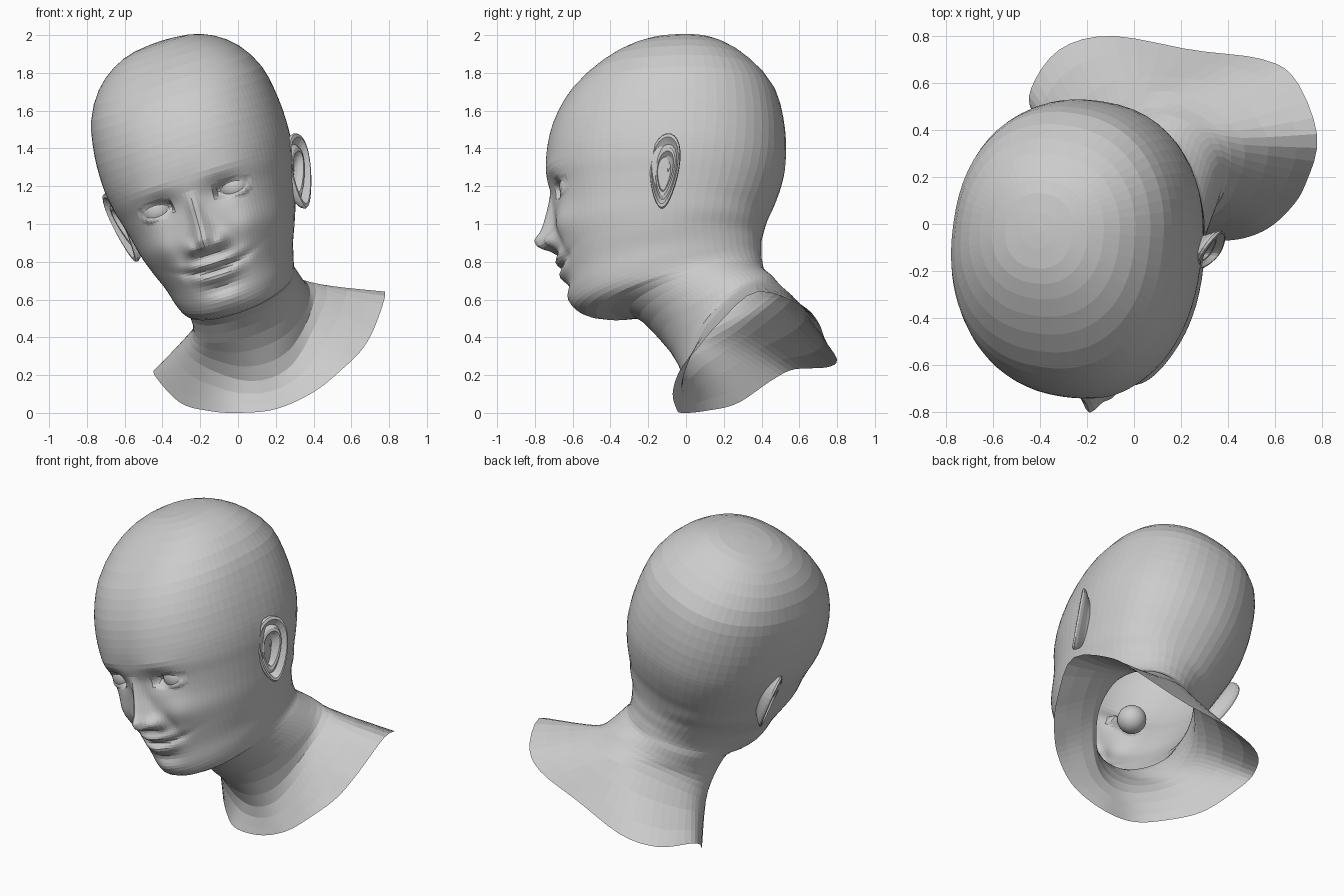
import bpy, math
from math import sin, cos, pi, exp, sqrt, tanh, radians
from mathutils import Vector, Matrix

if "Cube" in bpy.data.objects:
    bpy.data.objects.remove(bpy.data.objects["Cube"])

# Head frame: rolled towards -x and turned slightly; local -y is the face, local z is up
ROLL, YAW = radians(17.5), radians(8)
U = Vector((cos(ROLL), 0, sin(ROLL)))
M = (Matrix.Translation(Vector((-0.218, -0.098, 1.135)) + U * 0.06)
     @ Matrix.Rotation(-ROLL, 4, 'Y') @ Matrix.Rotation(-YAW, 4, 'Z'))
MI = M.inverted()
N = 88
ANG = [(2 * pi * j / N) - 0.55 * sin(2 * pi * j / N) for j in range(N)]  # denser at the face
EYE_X, EYE_Y, EYE_R = 0.215, -0.463, 0.085


def make(name, verts, faces):
    me = bpy.data.meshes.new(name)
    me.from_pydata([tuple(v) for v in verts], [], faces)
    me.update()
    ob = bpy.data.objects.new(name, me)
    bpy.context.collection.objects.link(ob)
    return ob


def catmull(p0, p1, p2, p3, t):
    return 0.5 * (2 * p1 + (p2 - p0) * t + (2 * p0 - 5 * p1 + 4 * p2 - p3) * t * t
                  + (3 * p1 - p0 - 3 * p2 + p3) * t ** 3)


def oval(front, back, side, n=2.25):
    mid, half, ring = (front + back) / 2, (front - back) / 2, []
    for t in ANG:
        s, c = sin(t), cos(t)
        ring.append(mid + side * math.copysign(abs(s) ** (2 / n), s)
                    + half * math.copysign(abs(c) ** (2 / n), c))
    return ring


def closed(points):
    p = [Vector(q) for q in points]
    k, ring = len(p), []
    for t in ANG:
        f = t / (2 * pi) * k
        i = int(math.floor(f))
        ring.append(catmull(p[(i - 1) % k], p[i % k], p[(i + 1) % k], p[(i + 2) % k], f - i))
    return ring


def bridge(rows, n):
    return [(i * n + j, (i + 1) * n + j, (i + 1) * n + (j + 1) % n, i * n + (j + 1) % n)
            for i in range(rows - 1) for j in range(n)]


def step(x, a, b):
    x = min(1, max(0, (x - a) / (b - a)))
    return x * x * (3 - 2 * x)


def bump(x, z, x0, z0, sx, sz):
    return exp(-((x - x0) / sx) ** 2 - ((z - z0) / sz) ** 2)


def sculpt(v):
    """Push the front of the head into a face."""
    p = MI @ v
    a, b, c = p
    if b > -0.15 or c < -0.66:
        return v
    s = abs(a)
    # brow, sockets, cheeks, chin
    f = 0.008 * bump(s, c, 0.2, 0.115, 0.12, 0.04) - 0.036 * bump(s, c, 0.17, 0.005, 0.09, 0.07)
    f += 0.026 * bump(s, c, 0.24, -0.2, 0.09, 0.09) + 0.018 * bump(a, c, 0, -0.56, 0.1, 0.05)
    # nose ridge, tip and nostril wings
    rise = step(c, -0.305, -0.255) * min(1, max(0, (0.05 - c) / 0.27))
    width = 0.034 + 0.022 * step(-c, 0.05, 0.22)
    f += 0.105 * rise * exp(-(s / width) ** 2) + 0.02 * bump(a, c, 0, -0.222, 0.045, 0.035)
    f += 0.048 * bump(s, c, 0.08, -0.248, 0.035, 0.04)
    f -= 0.010 * bump(s, c, 0.155, -0.29, 0.03, 0.07)
    # smiling mouth
    m = c - 0.9 * a * a
    f += 0.028 * bump(a, m, 0, -0.354, 0.13, 0.024) + 0.030 * bump(a, m, 0, -0.430, 0.12, 0.03)
    f -= 0.022 * bump(a, m, 0, -0.391, 0.15, 0.015) + 0.012 * bump(a, c, 0, -0.49, 0.1, 0.03)
    f -= 0.008 * bump(s, m, 0.17, -0.39, 0.035, 0.04)
    b -= f
    # eyelids wrap the eyeball, leaving an almond opening
    da, dc = s - EYE_X, c
    d = sqrt((da / 0.068) ** 2 + (dc / 0.032) ** 2)
    r = EYE_R + 0.010 * tanh((d - 1) * 3)
    q = r * r - da * da - dc * dc
    if q > 0:
        lid = EYE_Y - sqrt(q)
        w = 1 - step(d, 1, 1.8)
        b = w * lid + (1 - w) * min(b, lid)
    return M @ Vector((a, b, c))


# Head and neck: front height, front y, back height, back y, half width
HEAD = [(.853, .06, .853, .08, .01), (.838, -.09, .843, .23, .15), (.79, -.22, .80, .34, .275),
        (.695, -.37, .71, .46, .388), (.555, -.515, .565, .575, .47), (.39, -.605, .36, .622, .504),
        (.23, -.64, .18, .625, .508), (.10, -.638, .06, .603, .493), (0, -.614, -.05, .565, .467),
        (-.1, -.597, -.13, .53, .444), (-.22, -.587, -.2, .51, .42), (-.34, -.572, -.26, .5, .39),
        (-.46, -.537, -.31, .5, .355), (-.56, -.512, -.35, .50, .335), (-.62, -.472, -.38, .505, .32),
        (-.645, -.38, -.41, .51, .31), (-.645, -.2, -.44, .52, .305)]
keys = []
for i, (fz, fy, bz, by, h) in enumerate(HEAD):
    ring = oval(Vector((0, fy, fz)), Vector((0, by, bz)), Vector((h, 0, 0)), 2.25 if i < 11 else 2.1)
    keys.append([M @ p for p in ring])
keys.append(oval(Vector((.05, -.14, .40)), Vector((.08, .47, .70)), U * .315, 2.1))
keys.append(closed([(.05, 0, .17), (.27, .0, .24), (.42, .13, .49), (.46, .36, .675),
                    (.22, .55, .63), (-.03, .53, .57), (-.275, .32, .40), (-.22, .12, .27)]))
keys.append(closed([(0, -.02, 0), (.2, -.05, .02), (.4, -.07, .11), (.55, -.03, .23),
                    (.66, .06, .34), (.73, .17, .47), (.78, .37, .64), (.69, .61, .57),
                    (.55, .7, .48), (.25, .74, .38), (-.1, .8, .28), (-.32, .74, .24),
                    (-.44, .57, .23), (-.42, .45, .17), (-.3, .27, .05), (-.15, .1, .01)]))
SUBS = [2, 2, 2, 2, 3, 3, 4, 8, 9, 9, 10, 9, 5, 3, 2, 2, 3, 3, 3]
rows = []
for i, k in enumerate(SUBS):
    quad = [keys[max(0, i - 1)], keys[i], keys[i + 1], keys[min(len(keys) - 1, i + 2)]]
    for s in range(k):
        rows.append([catmull(*(r[j] for r in quad), s / k) for j in range(N)])
rows.append(keys[-1])
verts = [sculpt(v) for row in rows for v in row]
make("head_and_neck", verts, bridge(len(rows), N) + [tuple(range(N))])

# Ears: nested egg-shaped rings from the root over the rim into the hollow
EAR = [(.55, -.05), (.72, -.01), (.95, .022), (1, .038), (.97, .05), (.88, .052), (.80, .036),
       (.72, .022), (.62, .034), (.52, .034), (.42, .005), (.25, -.014), (.05, -.016)]
for side, label in ((1, "left"), (-1, "right")):
    verts, n = [], 28
    for k, out in EAR:
        for j in range(n):
            t = 2 * pi * j / n
            dz = 0.2 * k * sin(t)
            dy = 0.085 * k * cos(t) * (1 + 0.28 * sin(t)) + 0.015 * sin(t)
            a = 0.46 + out + 0.5 * dy + 0.02 * sin(t)
            verts.append(M @ Vector((side * a, 0.055 + dy, -0.025 + dz)))
    faces = bridge(len(EAR), n) + [tuple(range((len(EAR) - 1) * n, len(EAR) * n))]
    make(label + "_ear", verts, faces if side < 0 else [f[::-1] for f in faces])
    # Eyeball
    bpy.ops.mesh.primitive_uv_sphere_add(segments=24, ring_count=16, radius=EYE_R,
                                         location=M @ Vector((side * EYE_X, EYE_Y, 0)))
    bpy.context.object.name = label + "_eyeball"
    bpy.ops.object.shade_smooth_by_angle()
